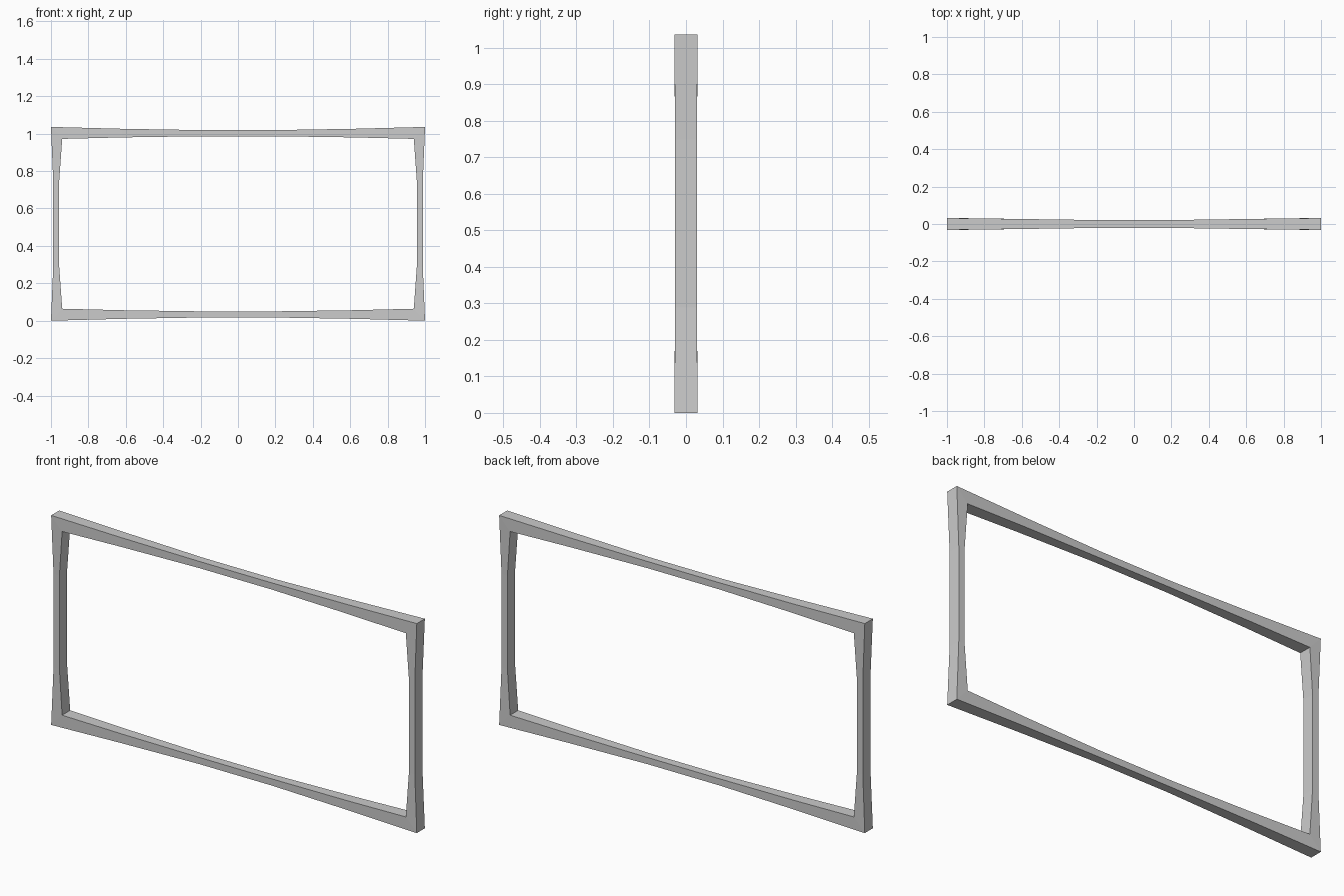
import bpy
import bmesh

if "Cube" in bpy.data.objects:
    bpy.data.objects.remove(bpy.data.objects["Cube"])

MID_Z = 0.518

# Quarter of the frame, offsets from centre: outer x, outer z, inner x, inner z, half depth
QUARTER = [
    (0.20, 0.501, 0.20, 0.468, 0.021),
    (0.62, 0.508, 0.62, 0.462, 0.027),
    (1.00, 0.518, 0.94, 0.454, 0.0315),
    (0.988, 0.23, 0.956, 0.23, 0.030),
]


def ring_stations():
    """Mirror the quarter around the centre into one closed loop."""
    for sx, sz, step in ((1, 1, 1), (1, -1, -1), (-1, -1, 1), (-1, 1, -1)):
        for ox, oz, ix, iz, d in QUARTER[::step]:
            yield sx * ox, MID_Z + sz * oz, sx * ix, MID_Z + sz * iz, d


# Rectangular cross-sections swept round the frame, thinning between corners
bm = bmesh.new()
rings = []
for ox, oz, ix, iz, d in ring_stations():
    corners = ((ox, -d, oz), (ox, d, oz), (ix, d, iz), (ix, -d, iz))
    rings.append([bm.verts.new(c) for c in corners])
for i, ring in enumerate(rings):
    nxt = rings[(i + 1) % len(rings)]
    for k in range(4):
        n = (k + 1) % 4
        bm.faces.new((ring[k], ring[n], nxt[n], nxt[k]))
bmesh.ops.recalc_face_normals(bm, faces=bm.faces)

mesh = bpy.data.meshes.new("rectangular_frame")
bm.to_mesh(mesh)
bm.free()
frame = bpy.data.objects.new("rectangular_frame", mesh)
bpy.context.collection.objects.link(frame)
